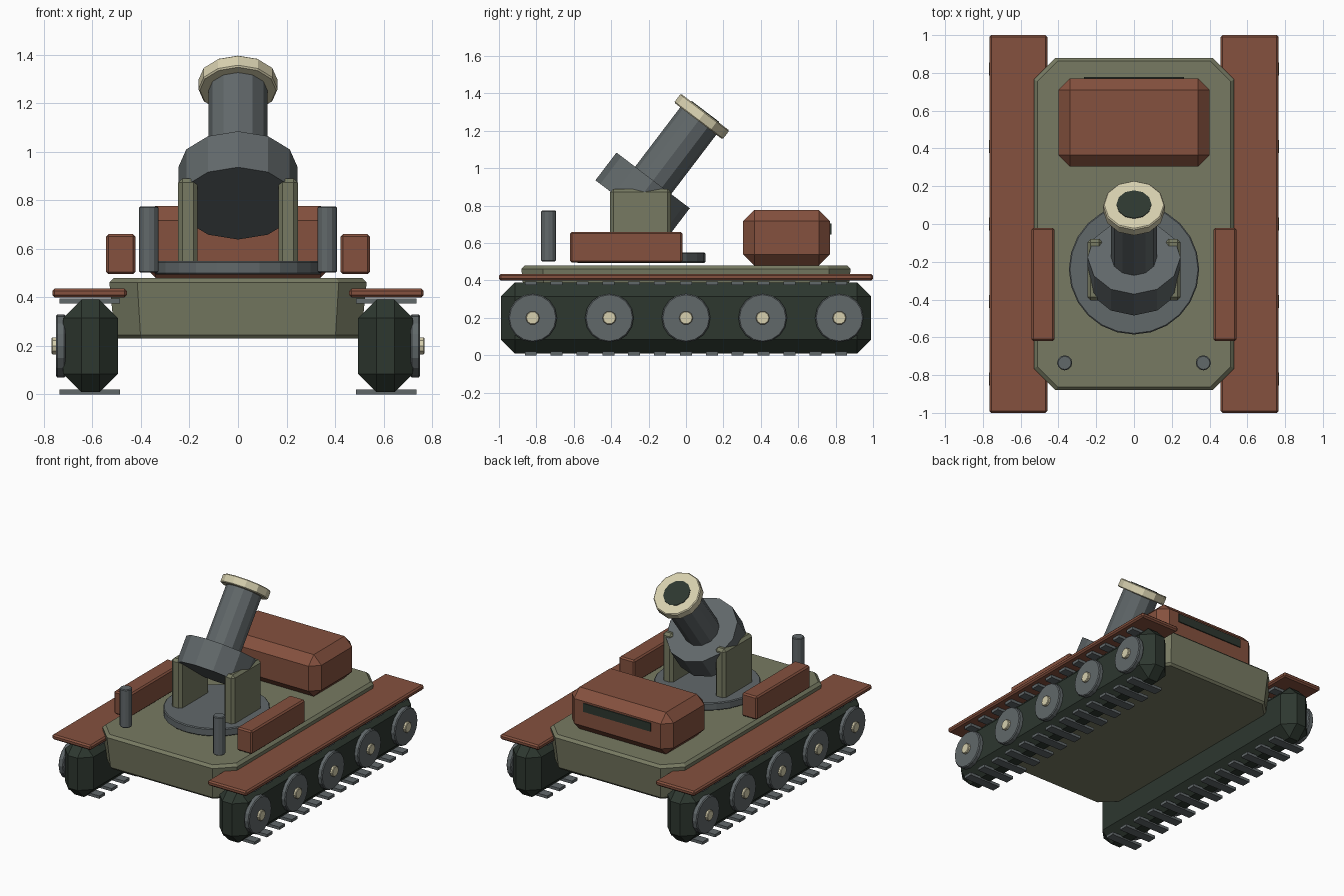
import bpy, bmesh, math
from mathutils import Matrix, Vector

if "Cube" in bpy.data.objects:
    bpy.data.objects.remove(bpy.data.objects["Cube"])


def srgb(r, g, b):
    f = lambda c: (c / 255 / 12.92) if c < 10 else ((c / 255 + 0.055) / 1.055) ** 2.4
    return (f(r), f(g), f(b), 1)


def material(name, *rgb):
    m = bpy.data.materials.new(name)
    m.diffuse_color = srgb(*rgb)
    m.use_nodes = True
    m.node_tree.nodes["Principled BSDF"].inputs["Base Color"].default_value = m.diffuse_color
    return m


OLIVE = material("olive_paint", 119, 122, 98)
RUST = material("rust_red", 133, 81, 62)
STEEL = material("steel_grey", 97, 104, 106)
DARK = material("dark_green_rubber", 45, 55, 47)
CREAM = material("pale_cream", 214, 207, 174)

UPRIGHT = Matrix.Identity(4)
SIDEWAYS = Matrix.Rotation(math.pi / 2, 4, 'Y')


def finish(name, bm, mat):
    bmesh.ops.recalc_face_normals(bm, faces=bm.faces[:])
    me = bpy.data.meshes.new(name)
    bm.to_mesh(me)
    bm.free()
    me.materials.append(mat)
    ob = bpy.data.objects.new(name, me)
    bpy.context.collection.objects.link(ob)
    return ob


def box(name, mat, x, y, z, bevel=0.0):
    """Box from (min, max) ranges, with flat chamfered edges."""
    bm = bmesh.new()
    size = [r[1] - r[0] for r in (x, y, z)]
    mid = Vector([(r[0] + r[1]) / 2 for r in (x, y, z)])
    bmesh.ops.create_cube(bm, size=1, matrix=Matrix.Translation(mid) @ Matrix.Diagonal((*size, 1)))
    if bevel:
        bmesh.ops.bevel(bm, geom=bm.edges[:], offset=bevel, segments=1, affect='EDGES')
    return finish(name, bm, mat)


def cyl(name, mat, center, rot, radius, length, sides, bevel=0.0):
    """Cylinder turned by a rotation matrix; bevel chamfers the rims."""
    bm = bmesh.new()
    bmesh.ops.create_cone(bm, cap_ends=True, segments=sides, radius1=radius, radius2=radius,
                          depth=length, matrix=Matrix.Translation(center) @ rot)
    if bevel:
        rims = [e for e in bm.edges if any(len(f.verts) > 4 for f in e.link_faces)]
        bmesh.ops.bevel(bm, geom=rims, offset=bevel, segments=1, affect='EDGES')
    return finish(name, bm, mat)


# Hull: chamfered-corner outline, narrower at the bottom, bevelled top rim
bm = bmesh.new()
rings = []
for z, inset in ((0.23, 0.035), (0.245, 0.022), (0.462, 0.0), (0.48, 0.018)):
    a, b, c = 0.53 - inset, 0.88 - inset, 0.115 - inset * 0.4
    pts = [(a, b - c), (a - c, b), (c - a, b), (-a, b - c), (-a, c - b), (c - a, -b), (a - c, -b), (a, c - b)]
    rings.append([bm.verts.new((px, py, z)) for px, py in pts])
bm.faces.new(rings[0])
bm.faces.new(rings[-1])
for lo, hi in zip(rings, rings[1:]):
    for i in range(8):
        j = (i + 1) % 8
        bm.faces.new((lo[i], lo[j], hi[j], hi[i]))
finish("hull", bm, OLIVE)

for s, side in ((1, "right"), (-1, "left")):
    def span(a, b):
        return (a, b) if s > 0 else (-b, -a)

    # Track belt and its cleats
    box(f"track_belt_{side}", DARK, span(0.495, 0.72), (-0.99, 0.99), (0.01, 0.39), 0.075)
    for i in range(13):
        y = -0.83 + i * 0.1383
        for z, row in ((0.0, "bottom"), (0.375, "top")):
            box(f"track_cleat_{row}_{side}_{i}", STEEL, span(0.487, 0.735),
                (y - 0.032, y + 0.032), (z, z + 0.02))

    # Road wheels with hub caps
    for i in range(5):
        y = (i - 2) * 0.41
        cyl(f"road_wheel_{side}_{i}", STEEL, (s * 0.73, y, 0.2), SIDEWAYS, 0.13, 0.04, 16, 0.006)
        cyl(f"wheel_hub_{side}_{i}", CREAM, (s * 0.755, y, 0.2), SIDEWAYS, 0.037, 0.025, 10, 0.004)

    # Fender, stowage box, front post and cannon cheek
    box(f"fender_{side}", RUST, span(0.458, 0.765), (-1, 1), (0.4, 0.436), 0.01)
    box(f"side_box_{side}", RUST, span(0.422, 0.543), (-0.62, -0.02), (0.495, 0.66), 0.01)
    cyl(f"front_post_{side}", STEEL, (s * 0.367, -0.735, 0.638), UPRIGHT, 0.04, 0.272, 12, 0.005)
    box(f"cannon_cheek_{side}", OLIVE, span(0.166, 0.247), (-0.405, -0.08), (0.53, 0.89), 0.018)

# Engine box and rear grille
box("engine_box", RUST, (-0.4, 0.4), (0.305, 0.77), (0.48, 0.777), 0.06)
box("engine_grille", DARK, (-0.265, 0.265), (0.768, 0.777), (0.645, 0.705))

# Turntable
cyl("turntable", STEEL, (0, -0.24, 0.522), UPRIGHT, 0.345, 0.055, 24, 0.006)

# Mortar: breech, barrel, muzzle ring and bore along one tilted axis
tilt = Matrix.Rotation(-0.65, 4, 'X')
pivot = Vector((0, -0.232, 0.861))
for name, mat, r, t0, t1, bev in (("breech", STEEL, 0.246, -0.093, 0.093, 0.0),
                                  ("barrel", STEEL, 0.121, 0.08, 0.51, 0.0),
                                  ("muzzle_ring", CREAM, 0.163, 0.492, 0.552, 0.006),
                                  ("bore", DARK, 0.093, 0.548, 0.556, 0.0)):
    center = pivot + tilt @ Vector((0, 0, (t0 + t1) / 2))
    cyl(name, mat, center, tilt, r, t1 - t0, 12, bev)
